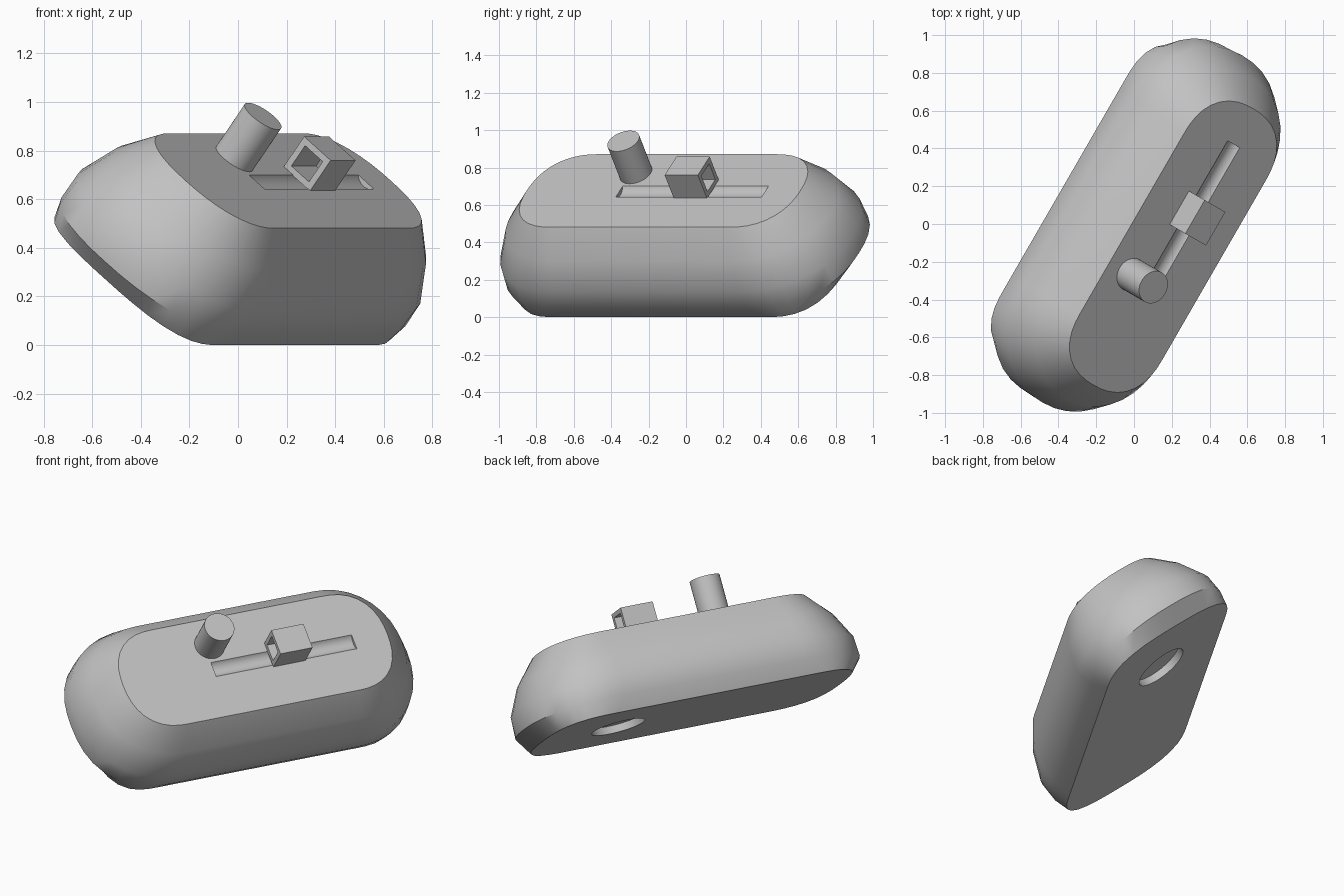
import bpy, bmesh
from math import sin, cos, pi, radians
from mathutils import Matrix

cube = bpy.data.objects.get("Cube")
if cube:
    bpy.data.objects.remove(cube, do_unlink=True)

grey = bpy.data.materials.new("plain_grey")
grey.use_nodes = True
COLOUR = (0.54, 0.54, 0.54, 1)
grey.diffuse_color = COLOUR
grey.node_tree.nodes["Principled BSDF"].inputs["Base Color"].default_value = COLOUR

# Everything is built flat along local x, then leaned over as one piece
LEAN = (Matrix.Translation((-0.067, 0.038, 0.271))
        @ Matrix.Rotation(radians(60), 4, 'Z') @ Matrix.Rotation(radians(38), 4, 'X'))
TOP = 0.514


def finish(name, bm):
    bmesh.ops.recalc_face_normals(bm, faces=bm.faces)
    mesh = bpy.data.meshes.new(name)
    bm.to_mesh(mesh)
    bm.free()
    mesh.materials.append(grey)
    obj = bpy.data.objects.new(name, mesh)
    obj.matrix_world = LEAN
    bpy.context.collection.objects.link(obj)
    return obj


def cylinder(name, radius, depth, centre, turn=Matrix()):
    bm = bmesh.new()
    bmesh.ops.create_cone(bm, cap_ends=True, segments=48, radius1=radius, radius2=radius,
                          depth=depth, matrix=Matrix.Translation(centre) @ turn)
    return finish(name, bm)


def box(name, size, centre):
    bm = bmesh.new()
    bmesh.ops.create_cube(bm, size=1, matrix=Matrix.Translation(centre)
                          @ Matrix.Diagonal((*size, 1)))
    return finish(name, bm)


def select_only(obj):
    bpy.ops.object.select_all(action='DESELECT')
    obj.select_set(True)
    bpy.context.view_layer.objects.active = obj


def cut(obj, cutter):
    mod = obj.modifiers.new("cut", 'BOOLEAN')
    mod.operation = 'DIFFERENCE'
    mod.solver = 'EXACT'
    mod.object = cutter
    select_only(obj)
    bpy.ops.object.modifier_apply(modifier=mod.name)
    bpy.data.objects.remove(cutter, do_unlink=True)


def smooth(obj):
    select_only(obj)
    bpy.ops.object.shade_smooth_by_angle(angle=radians(35))


def outline(straight, cap, half_width, power, steps=18):
    """Long rounded outline: straight sides closed by two bulged caps."""
    points = []
    for side in (1, -1):
        for i in range(steps + 1):
            a = -pi / 2 + pi * i / steps
            c, s = cos(a), sin(a)
            r = (abs(c) ** power + abs(s) ** power) ** (-1 / power)
            points.append((side * (straight + cap * r * c), side * half_width * r * s))
    return points


# Body: stacked outlines, flat below and on top, bulging between
LAYERS = [  # height, straight half length, cap length, half width, squareness
    (0, 0.64, 0.32, 0.44, 2.9),
    (0.09, 0.58, 0.475, 0.475, 2.4),
    (0.21, 0.57, 0.49, 0.49, 2.15),
    (0.37, 0.57, 0.41, 0.425, 2.1),
    (TOP, 0.55, 0.295, 0.317, 2.35),
]
bm = bmesh.new()
rings = [[bm.verts.new((x, y, z)) for x, y in outline(*shape)] for z, *shape in LAYERS]
bm.faces.new(rings[0])
bm.faces.new(rings[-1])
for low, high in zip(rings, rings[1:]):
    for i in range(len(low)):
        j = (i + 1) % len(low)
        bm.faces.new((low[i], low[j], high[j], high[i]))
body = finish("body", bm)

# Long shallow groove on top and shallow round socket underneath
cut(body, cylinder("groove_cutter", 0.061, 0.9, (0.18, -0.008, TOP + 0.039),
                   Matrix.Rotation(pi / 2, 4, 'Y')))
cut(body, cylinder("socket_cutter", 0.16, 0.09, (0.47, 0, 0)))
smooth(body)

# Round post beside the groove
post = cylinder("post", 0.09, 0.24, (-0.238, 0.15, TOP + 0.1))
smooth(post)

# Square tube slider straddling the groove
slider = box("slider", (0.205, 0.16, 0.16), (0.195, 0.015, TOP + 0.077))
cut(slider, box("slider_cutter", (0.4, 0.106, 0.106), (0.195, 0.015, TOP + 0.077)))
